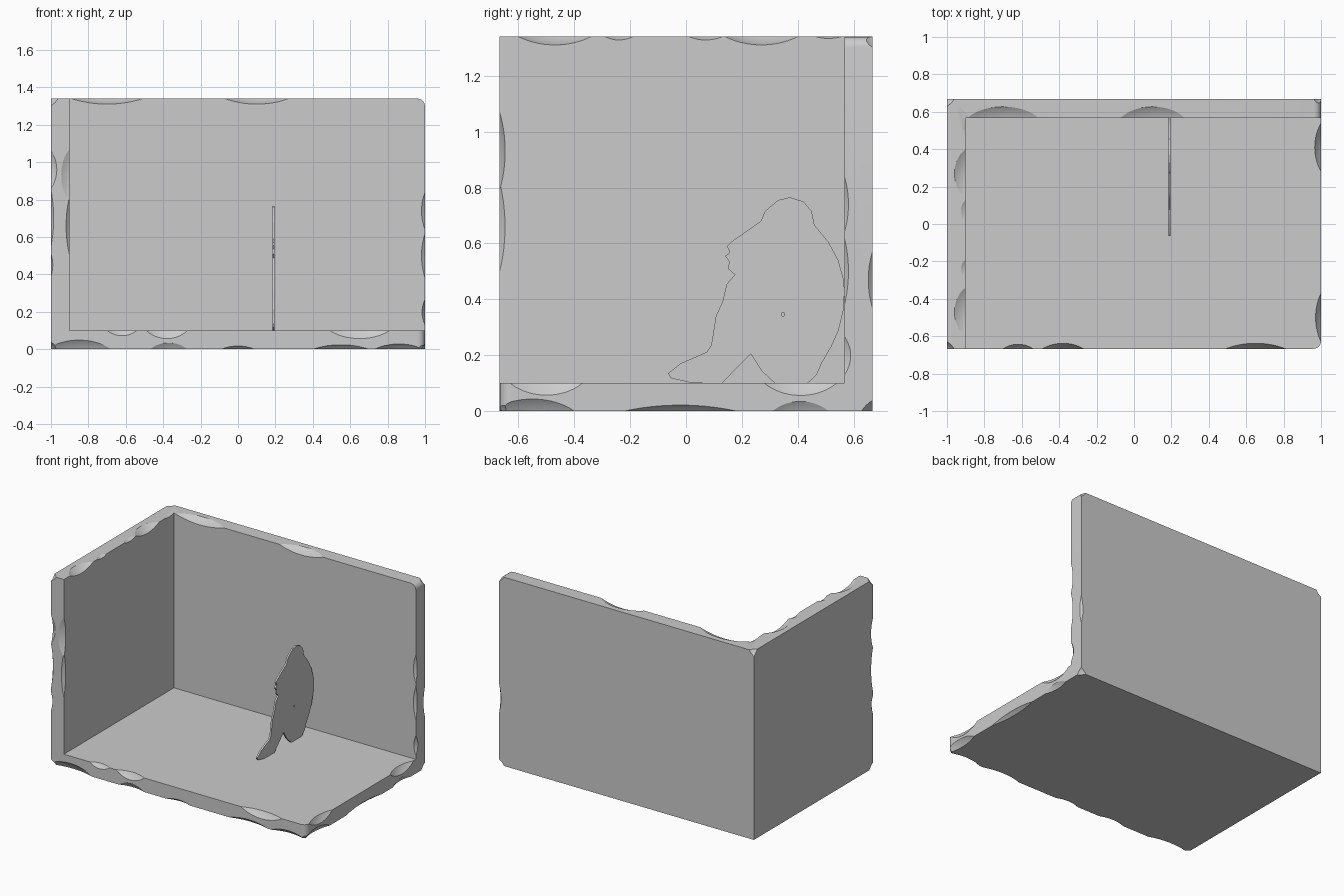
import bpy, bmesh, math
from mathutils import Vector, Matrix

if "Cube" in bpy.data.objects:
    bpy.data.objects.remove(bpy.data.objects["Cube"])

X, Y, Z, T = 1.0, 0.667, 1.34, 0.1   # outer half sizes, height, wall thickness


def finish(bm, name):
    me = bpy.data.meshes.new(name)
    bm.to_mesh(me)
    bm.free()
    ob = bpy.data.objects.new(name, me)
    bpy.context.collection.objects.link(ob)
    return ob


def box(name, lo, hi):
    bm = bmesh.new()
    lo, hi = Vector(lo), Vector(hi)
    bmesh.ops.create_cube(bm, size=1, matrix=Matrix.Translation((lo + hi) / 2)
                          @ Matrix.Diagonal((*(hi - lo), 1)))
    return finish(bm, name)


def cut(ob, cutter):
    mod = ob.modifiers.new("cut", 'BOOLEAN')
    mod.operation, mod.solver, mod.object = 'DIFFERENCE', 'MANIFOLD', cutter
    bpy.context.view_layer.objects.active = ob
    bpy.ops.object.modifier_apply(modifier=mod.name)
    bpy.data.objects.remove(cutter)


def is_free_corner(e):
    m = (e.verts[0].co + e.verts[1].co) / 2
    return abs(m.x - X) < .01 and (abs(m.z - Z) < .01 or abs(m.y + Y) < .01)


# Room corner: floor, left wall and back wall in one solid
room = box("room_corner", (-X, -Y, 0), (X, Y, Z))
cut(room, box("inside", (-X + T, -Y - 1, T), (X + 1, Y - T, Z + 1)))

# Rounded free corners of the back wall and the floor
bm = bmesh.new()
bm.from_mesh(room.data)
for axis in (1, 2):
    edges = [e for e in bm.edges if is_free_corner(e)
             and abs((e.verts[0].co - e.verts[1].co)[axis]) > .05
             and abs((e.verts[0].co - e.verts[1].co)[axis]) < .15]
    if edges:
        bmesh.ops.bevel(bm, geom=edges, offset=0.04, segments=5, profile=0.5,
                        affect='EDGES')
bm.to_mesh(room.data)
bm.free()


# Worn chips: long scoops whose bite sets how far they reach along each face
def chip(p, bite, half=0, R=0.2):
    n = Vector([1 / b if b else 0 for b in bite])
    d = 1 / n.length
    n.normalize()
    if half:
        t = Vector([0 if b else 1 for b in bite])
        a = half / math.sqrt(1 - ((R - d) / R) ** 2)
    else:
        t, a = n.orthogonal().normalized(), R
    s = n.cross(t)
    m = Matrix((t * a, n * R, -s * R)).transposed().to_4x4()
    m.translation = Vector(p) + n * (R - d)
    if m.determinant() < 0:
        m = m @ Matrix.Diagonal((1, 1, -1, 1))
    bm = bmesh.new()
    bmesh.ops.create_icosphere(bm, subdivisions=5, radius=1, matrix=m)
    cut(room, finish(bm, "chip_cutter"))


# back wall top, inner edge
for x, h, dy, dz in ((-.7, .19, .085, .03), (.1, .17, .085, .03)):
    chip((x, Y - T, Z), (0, -dy, dz), h)
# left wall top, inner edge
for y, h, dx, dz in ((-.47, .13, .085, .03), (-.24, .05, .03, .012),
                     (.27, .13, .085, .03), (.07, .06, .03, .012)):
    chip((-X + T, y, Z), (dx, 0, dz), h)
# left wall front, inner and outer edges
for z, h, dx, dy in ((.93, .14, .06, .02), (.66, .16, .02, .02)):
    chip((-X + T, -Y, z), (dx, -dy, 0), h)
for z, h, dx in ((.96, .1, .035), (.7, .15, .015), (.45, .06, .01)):
    chip((-X, -Y, z), (-dx, -.02, 0), h)
# floor front, upper and lower edges
for x, h, dy, dz in ((-.62, .08, .025, .03), (-.38, .11, .03, .05), (.65, .16, .03, .05)):
    chip((x, -Y, T), (0, -dy, dz), h)
for x, h, dy, dz in ((-.85, .17, .03, .06), (-.37, .1, .02, .04), (0, .09, .02, .018),
                     (.55, .15, .025, .025), (.86, .13, .03, .03)):
    chip((x, -Y, 0), (0, -dy, -dz), h)
# floor right side, upper and lower edges
for y, h, dx, dz in ((.41, .13, .035, .05), (-.5, .13, .03, .05)):
    chip((X, y, T), (dx, 0, dz), h)
for y, h, dx, dz in ((-.02, .2, .025, .022), (.41, .1, .02, .04), (-.55, .15, .03, .05)):
    chip((X, y, 0), (dx, 0, -dz), h)
# back wall right side, inner and outer edges
for z, h in ((.5, .12), (.74, .1)):
    chip((X, Y - T, z), (.02, -.015, 0), h)
chip((X, Y, .47), (.015, .015, 0), .1)
# worn outer points
for x, y, z in ((1, 1, 1), (1, 1, 0), (1, -1, 0), (-1, -1, 0), (-1, -1, 1), (-1, 1, 1)):
    chip((x * X, y * Y, z * Z), (x * .045, y * .045, .045 if z else -.045), R=.12)

# Thin upright figure cut-out, outline in (y, z)
outline = [(-.064, .135), (-.02, .17), (.075, .212), (.09, .235), (.096, .27), (.107, .34),
           (.13, .39), (.146, .455), (.175, .488), (.15, .51), (.155, .535), (.14, .555),
           (.157, .567), (.147, .59), (.168, .61), (.268, .68), (.282, .715), (.33, .755),
           (.372, .765), (.42, .75), (.45, .715), (.46, .665), (.51, .605), (.545, .54),
           (.566, .465), (.567, .42), (.564, .363), (.546, .288), (.52, .23), (.486, .172),
           (.468, .13), (.436, .1), (.318, .1), (.271, .143), (.232, .205), (.193, .165),
           (.129, .1), (.014, .102), (-.055, .118)]
bm = bmesh.new()
face = bm.faces.new([bm.verts.new((.184, y, z)) for y, z in outline])
ext = bmesh.ops.extrude_face_region(bm, geom=[face], use_keep_orig=True)
for v in ext["geom"]:
    if isinstance(v, bmesh.types.BMVert):
        v.co.x += .012
bmesh.ops.recalc_face_normals(bm, faces=bm.faces[:])
figure = finish(bm, "figure_cutout")
cut(figure, box("pin_hole", (.1, .344, .34), (.3, .351, .353)))

# Smooth worn areas, keep edges sharp
for ob in (room, figure):
    bpy.ops.object.select_all(action='DESELECT')
    ob.select_set(True)
    bpy.context.view_layer.objects.active = ob
    bpy.ops.object.shade_smooth_by_angle(angle=math.radians(25))
